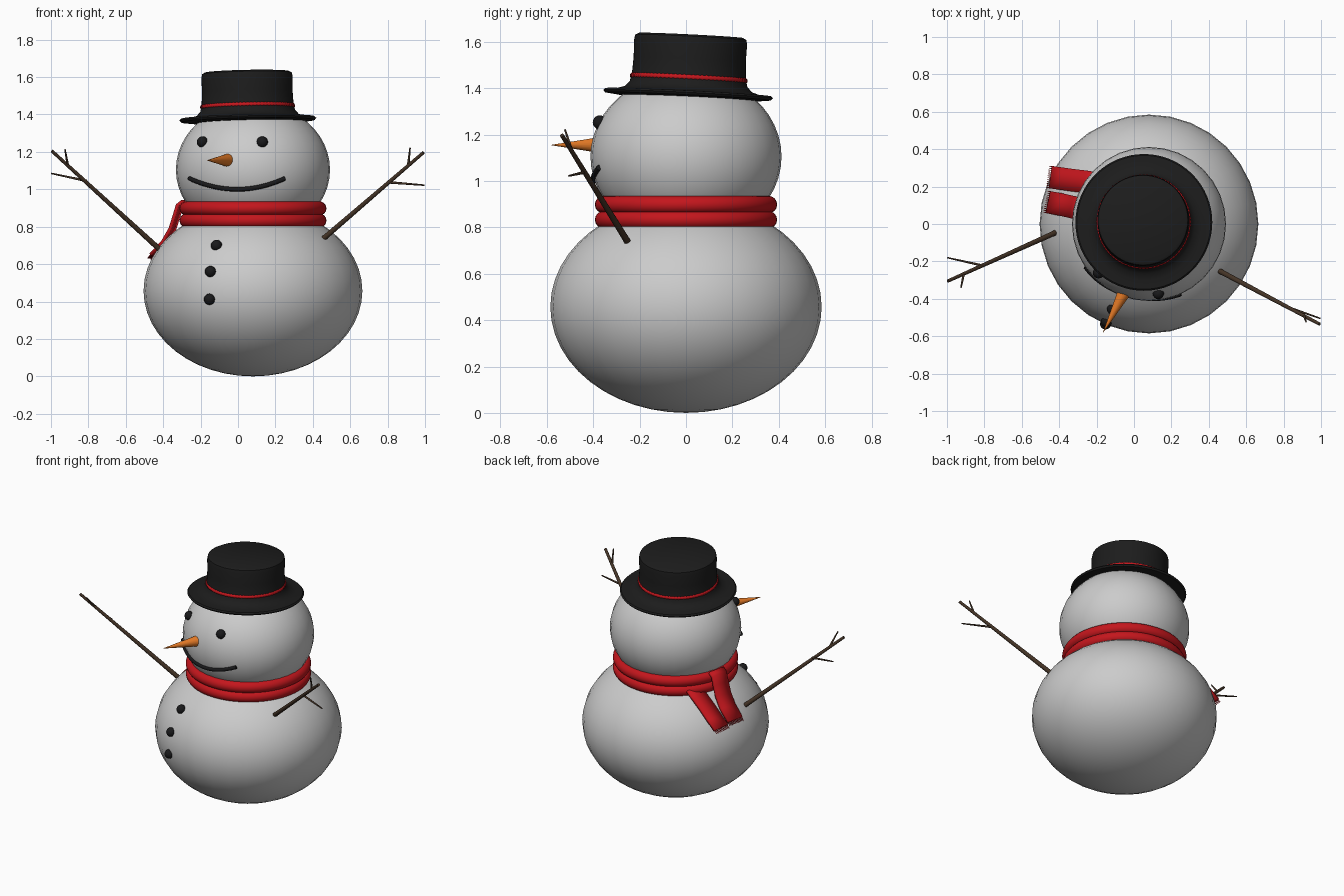
import bpy, bmesh, math
from mathutils import Vector, Matrix

if "Cube" in bpy.data.objects:
    bpy.data.objects.remove(bpy.data.objects["Cube"])

CX = 0.08  # axis of the snow balls
BODY = (Vector((CX, 0, 0.457)), 0.585, 0.457)
HEAD = (Vector((CX, 0, 1.105)), 0.412, 0.36)


def material(name, rgb):
    m = bpy.data.materials.new(name)
    m.diffuse_color = (*rgb, 1)
    m.use_nodes = True
    m.node_tree.nodes["Principled BSDF"].inputs["Base Color"].default_value = m.diffuse_color
    return m


RED = material("red_wool", (0.55, 0.008, 0.012))
BLACK = material("black_felt", (0.012, 0.012, 0.012))
COAL = material("coal", (0.01, 0.01, 0.011))
ORANGE = material("carrot", (0.8, 0.2, 0.02))
BROWN = material("bark", (0.06, 0.035, 0.02))


def finish(bm, name, mat=None, angle=40):
    bmesh.ops.recalc_face_normals(bm, faces=bm.faces)
    me = bpy.data.meshes.new(name)
    bm.to_mesh(me)
    bm.free()
    ob = bpy.data.objects.new(name, me)
    bpy.context.collection.objects.link(ob)
    if mat:
        me.materials.append(mat)
    bpy.ops.object.select_all(action='DESELECT')
    ob.select_set(True)
    bpy.context.view_layer.objects.active = ob
    bpy.ops.object.shade_smooth_by_angle(angle=math.radians(angle))
    return ob


def ball(name, centre, r, rz, mat=None, seg=32, rings=24):
    bm = bmesh.new()
    bmesh.ops.create_uvsphere(bm, u_segments=seg, v_segments=rings, radius=1)
    bmesh.ops.transform(bm, verts=bm.verts, matrix=Matrix.Translation(centre) @ Matrix.Diagonal((r, r, rz, 1)))
    return finish(bm, name, mat)


def add_stick(bm, a, b, r1, r2, seg=10):
    a, b = Vector(a), Vector(b)
    rot = (b - a).to_track_quat('Z', 'Y').to_matrix().to_4x4()
    bmesh.ops.create_cone(bm, cap_ends=True, segments=seg, radius1=r1, radius2=r2,
                          depth=(b - a).length, matrix=Matrix.Translation((a + b) / 2) @ rot)


def lathe(name, profile, mat, seg=64):
    bm = bmesh.new()
    vs = [bm.verts.new((r, 0, z)) for r, z in profile]
    edges = [bm.edges.new(p) for p in zip(vs, vs[1:])]
    bmesh.ops.spin(bm, geom=vs + edges, cent=(0, 0, 0), axis=(0, 0, 1), angle=2 * math.pi, steps=seg)
    bmesh.ops.remove_doubles(bm, verts=bm.verts, dist=1e-4)
    return finish(bm, name, mat)


def torus(name, big, small, mat, seg=64, ridge=0.0):
    bm = bmesh.new()
    rings = []
    for i in range(seg):
        a = 2 * math.pi * i / seg
        s = small - ridge * (i % 2)
        rings.append([bm.verts.new(((big + s * math.cos(t)) * math.cos(a),
                                    (big + s * math.cos(t)) * math.sin(a), s * math.sin(t)))
                      for t in (2 * math.pi * j / 16 for j in range(16))])
    for i in range(seg):
        p, q = rings[i], rings[(i + 1) % seg]
        for j in range(16):
            k = (j + 1) % 16
            bm.faces.new((p[j], q[j], q[k], p[k]))
    return finish(bm, name, mat)


def front_y(shape, x, z):
    """y of the front surface of a snow ball at x, z"""
    c, r, rz = shape
    return -math.sqrt(max(0, r * r * (1 - ((z - c.z) / rz) ** 2) - (x - c.x) ** 2))


# Snow balls
ball("body", *BODY)
ball("head", *HEAD)

# Coal eyes and buttons
for name, shape, x, z in (("left_eye", HEAD, -0.19, 1.253), ("right_eye", HEAD, 0.13, 1.253),
                          ("top_button", BODY, -0.115, 0.70), ("middle_button", BODY, -0.147, 0.56),
                          ("bottom_button", BODY, -0.152, 0.412)):
    ball(name, Vector((x, front_y(shape, x, z), z)), 0.03, 0.03, COAL, 16, 10)

# Carrot nose
bm = bmesh.new()
add_stick(bm, (-0.05, -0.36, 1.155), (-0.165, -0.58, 1.155), 0.036, 0.001, 20)
finish(bm, "nose", ORANGE, 60)

# Mouth, a thin tube following the head
cu = bpy.data.curves.new("mouth", 'CURVE')
cu.dimensions = '3D'
cu.bevel_depth = 0.012
cu.bevel_resolution = 2
cu.use_fill_caps = True
sp = cu.splines.new('POLY')
N = 25
sp.points.add(N - 1)
for i, p in enumerate(sp.points):
    t = 2 * i / (N - 1) - 1
    x, z = -0.005 + 0.255 * t, 1.0 + 0.058 * t * t
    p.co = (x, front_y(HEAD, x, z) - 0.003, z, 1)
cu.materials.append(COAL)
bpy.context.collection.objects.link(bpy.data.objects.new("mouth", cu))

# Scarf rings
for name, z in (("scarf_upper", 0.898), ("scarf_lower", 0.833)):
    torus(name, 0.355, 0.038, RED).location = (CX, 0, z)


# Scarf tails with fringe
def tail(name, path, half):
    path = [Vector(p) for p in path]
    d = path[-1] - path[0]
    side = Vector((-d.y, d.x, 0)).normalized() * half
    bm = bmesh.new()
    rows = [[bm.verts.new(p + side * s) for s in (-1, 0, 1)] for p in path]
    for p, q in zip(rows, rows[1:]):
        for j in range(2):
            bm.faces.new((p[j], p[j + 1], q[j + 1], q[j]))
    ob = finish(bm, name, RED)
    sol = ob.modifiers.new("thickness", 'SOLIDIFY')
    sol.thickness, sol.offset = 0.018, 0
    bm = bmesh.new()
    end = (path[-1] - path[-2]).normalized() * 0.025
    for i in range(12):
        a = path[-1] + side * (-0.95 + 1.9 * i / 11)
        add_stick(bm, a, a + end, 0.003, 0.002, 6)
    finish(bm, name + "_fringe", RED)


tail("scarf_tail_front", [(-0.285, 0.08, 0.935), (-0.312, 0.086, 0.915), (-0.328, 0.09, 0.86),
                          (-0.35, 0.095, 0.79), (-0.39, 0.104, 0.72), (-0.455, 0.116, 0.65)], 0.06)
tail("scarf_tail_back", [(-0.21, 0.218, 0.84), (-0.26, 0.226, 0.80), (-0.32, 0.233, 0.75),
                         (-0.385, 0.242, 0.692), (-0.442, 0.25, 0.642)], 0.06)

# Stick arms with twigs
ARMS = {
    "left_arm": [((-0.415, -0.044, 0.675), (-0.995, -0.305, 1.205), 0.015, 0.009),
                 ((-0.81, -0.222, 1.045), (-0.998, -0.18, 1.085), 0.007, 0.004),
                 ((-0.91, -0.266, 1.128), (-0.925, -0.34, 1.213), 0.007, 0.004)],
    "right_arm": [((0.44, -0.242, 0.722), (0.992, -0.535, 1.197), 0.015, 0.009),
                  ((0.81, -0.44, 1.037), (0.997, -0.505, 1.022), 0.007, 0.004),
                  ((0.91, -0.492, 1.13), (0.92, -0.522, 1.222), 0.007, 0.004)],
}
for name, sticks in ARMS.items():
    bm = bmesh.new()
    for s in sticks:
        add_stick(bm, *s)
    finish(bm, name, BROWN)

# Top hat and ribbed band, slightly tilted
hat = lathe("hat", [(0, -0.005), (0.30, -0.005), (0.358, 0.002), (0.366, 0.012), (0.358, 0.02),
                    (0.31, 0.022), (0.275, 0.033), (0.254, 0.055), (0.246, 0.09), (0.242, 0.16),
                    (0.244, 0.235), (0.24, 0.257), (0.225, 0.265), (0, 0.267)], BLACK)
band = torus("hat_band", 0.24, 0.014, RED, 160, 0.003)
tilt = Matrix.Translation((0.053, 0.008, 1.363)) @ Matrix.Rotation(-0.05, 4, 'X') @ Matrix.Rotation(-0.02, 4, 'Y')
hat.matrix_world = tilt
band.matrix_world = tilt @ Matrix.Translation((0, 0, 0.08))
